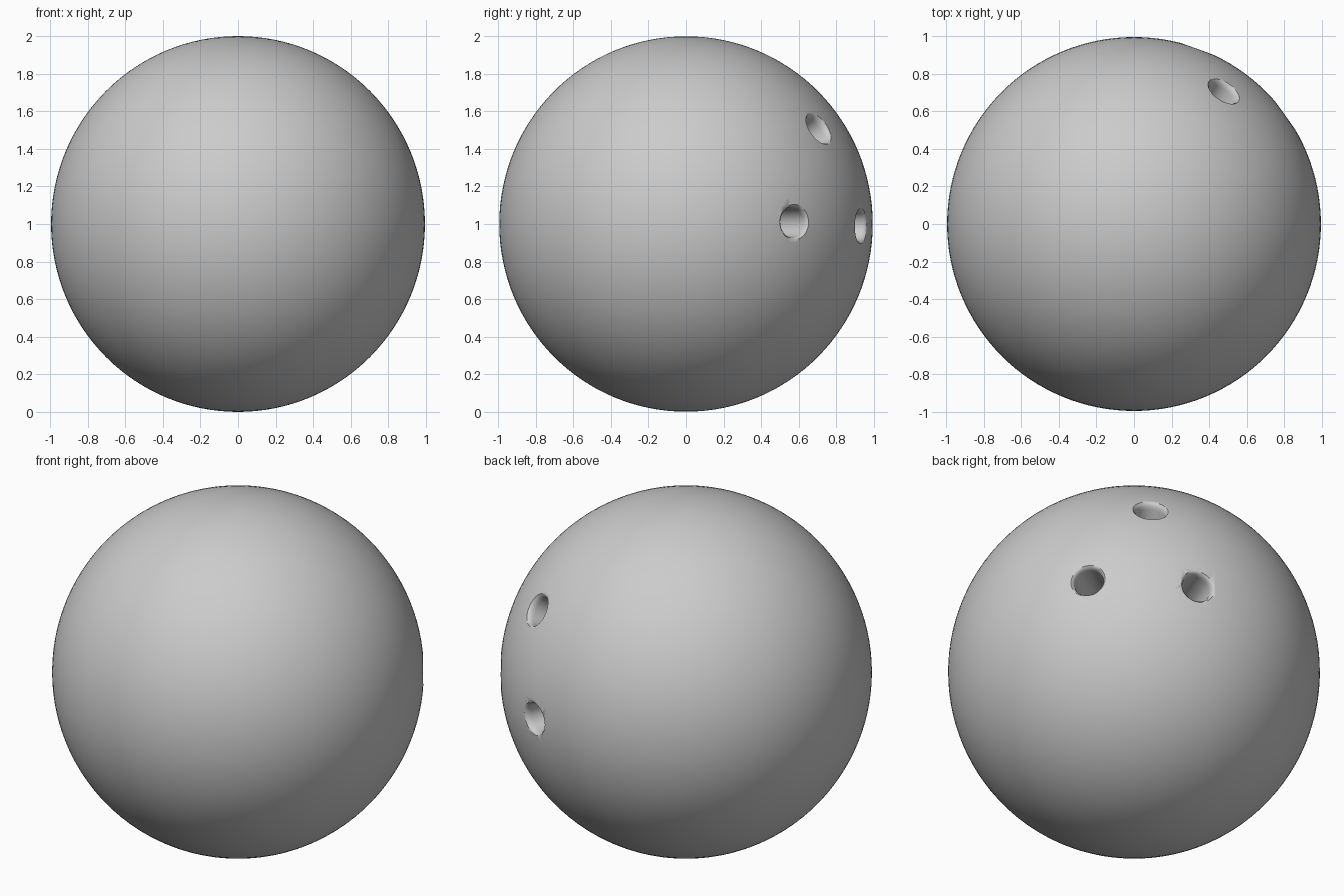
import bpy, bmesh, math
from mathutils import Vector

if "Cube" in bpy.data.objects:
    bpy.data.objects.remove(bpy.data.objects["Cube"])

CENTRE = Vector((0, 0, 1))

# Ball body
bpy.ops.mesh.primitive_uv_sphere_add(segments=128, ring_count=64, radius=1, location=CENTRE)
ball = bpy.context.object
ball.name = "ball"
ball.scale = (0.995, 0.995, 1)
bpy.ops.object.transform_apply(location=False, rotation=False, scale=True)

# Finger hole profile: radius, distance from the ball centre (rounded rim at the surface)
PROFILE = [(0, 0.55), (0.079, 0.55), (0.079, 0.955), (0.081, 0.970),
           (0.086, 0.982), (0.098, 0.994), (0.108, 1.01), (0.108, 1.1), (0, 1.1)]


def hole_cutter(name, direction):
    bm = bmesh.new()
    verts = [bm.verts.new((r, 0, d)) for r, d in PROFILE]
    edges = [bm.edges.new(p) for p in zip(verts, verts[1:])]
    bmesh.ops.spin(bm, geom=verts + edges, cent=(0, 0, 0), axis=(0, 0, 1),
                   angle=math.tau, steps=40, use_duplicate=False)
    bmesh.ops.remove_doubles(bm, verts=bm.verts, dist=1e-4)
    bmesh.ops.recalc_face_normals(bm, faces=bm.faces)
    mesh = bpy.data.meshes.new(name)
    bm.to_mesh(mesh)
    bm.free()
    ob = bpy.data.objects.new(name, mesh)
    bpy.context.collection.objects.link(ob)
    ob.location = CENTRE
    ob.rotation_mode = 'QUATERNION'
    ob.rotation_quaternion = Vector(direction).to_track_quat('Z', 'Y')
    ob.hide_render = True
    return ob


# Thumb and two finger holes
HOLES = {"thumb_hole": (0.81, 0.58, 0.01),
         "upper_finger_hole": (0.48, 0.71, 0.51),
         "lower_finger_hole": (0.34, 0.94, -0.01)}
cutters = [hole_cutter(n, d) for n, d in HOLES.items()]
bpy.context.view_layer.objects.active = ball
for cutter in cutters:
    mod = ball.modifiers.new(cutter.name, 'BOOLEAN')
    mod.operation = 'DIFFERENCE'
    mod.solver = 'EXACT'
    mod.object = cutter
    bpy.ops.object.modifier_apply(modifier=mod.name)
for cutter in cutters:
    bpy.data.objects.remove(cutter)

# Smooth finish
ball.select_set(True)
bpy.ops.object.shade_smooth_by_angle(angle=math.radians(50))
